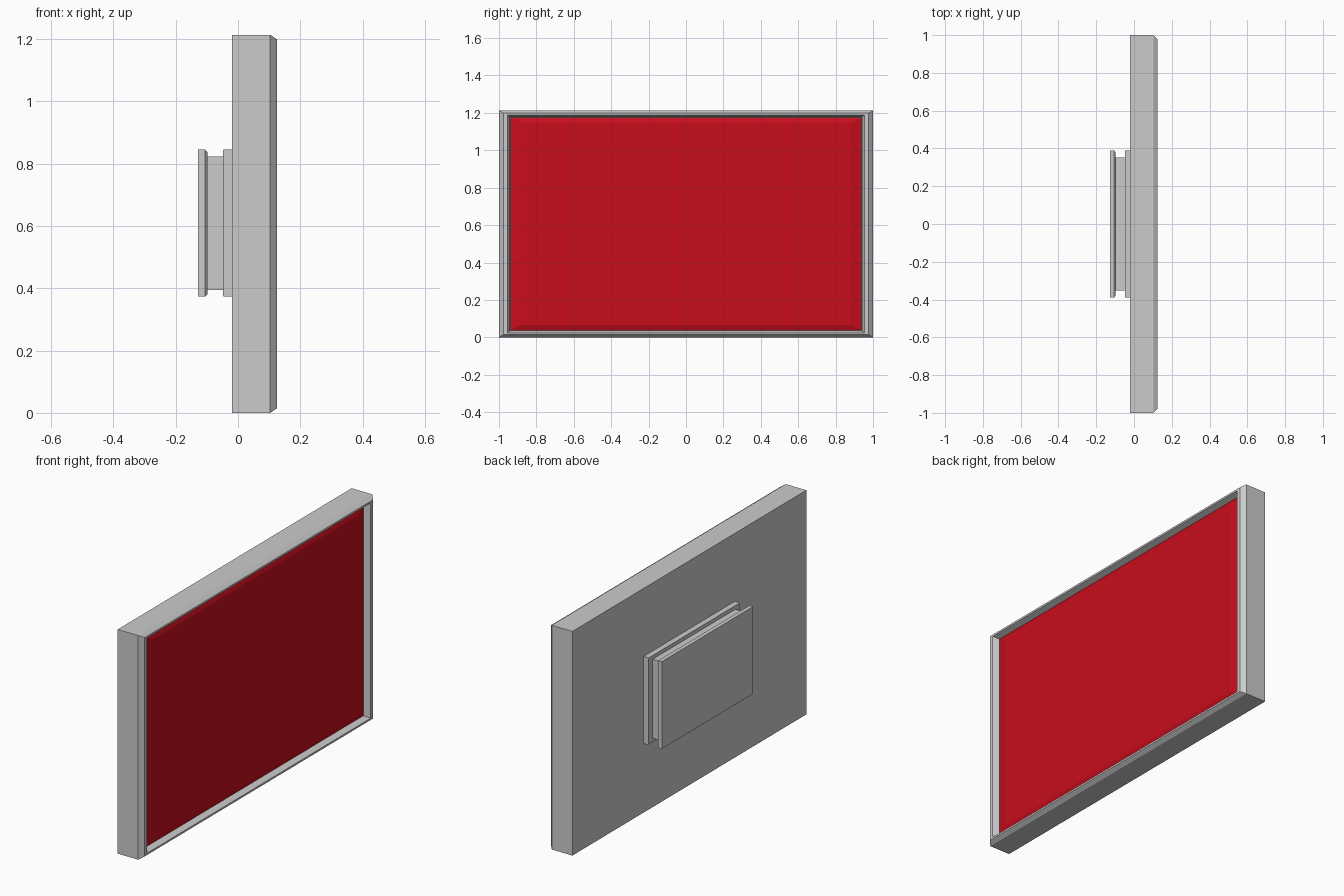
import bpy
import bmesh

if "Cube" in bpy.data.objects:
    bpy.data.objects.remove(bpy.data.objects["Cube"])


def loft_box(name, rings, zc, color=None):
    """Loft rectangles (x, half_y, half_z) along x and cap both ends."""
    bm = bmesh.new()
    loops = []
    for x, hy, hz in rings:
        loops.append([bm.verts.new((x, sy * hy, zc + sz * hz))
                      for sy, sz in ((-1, -1), (1, -1), (1, 1), (-1, 1))])
    for a, b in zip(loops, loops[1:]):
        for i in range(4):
            j = (i + 1) % 4
            bm.faces.new((a[i], a[j], b[j], b[i]))
    bm.faces.new(loops[0][::-1])
    bm.faces.new(loops[-1])
    bmesh.ops.recalc_face_normals(bm, faces=bm.faces)
    mesh = bpy.data.meshes.new(name)
    bm.to_mesh(mesh)
    bm.free()
    obj = bpy.data.objects.new(name, mesh)
    bpy.context.collection.objects.link(obj)
    if color:
        mat = bpy.data.materials.new(name + "_material")
        mat.diffuse_color = color
        mat.use_nodes = True
        mat.node_tree.nodes["Principled BSDF"].inputs["Base Color"].default_value = mat.diffuse_color
        mesh.materials.append(mat)
    return obj


ZC = 0.6065

# Casing: plain back, chamfered front rim, recess for the screen
loft_box("casing", [
    (-0.02, 1.0, 0.6065),
    (0.103, 1.0, 0.6065),
    (0.125, 0.977, 0.592),
    (0.125, 0.955, 0.582),
    (0.095, 0.94, 0.571),
    (0.08, 0.94, 0.571),
], ZC)

# Screen: red panel with a shallow sloped border
loft_box("screen", [
    (0.075, 0.938, 0.569),
    (0.095, 0.938, 0.569),
    (0.106, 0.88, 0.54),
], ZC, (0.58, 0.004, 0.012, 1))

# Wall mount: flange on the casing, narrower neck, wall plate
loft_box("wall_mount", [
    (-0.128, 0.39, 0.236),
    (-0.106, 0.39, 0.236),
    (-0.098, 0.38, 0.228),
    (-0.098, 0.353, 0.214),
    (-0.048, 0.353, 0.214),
    (-0.048, 0.388, 0.234),
    (-0.045, 0.39, 0.236),
    (-0.02, 0.39, 0.236),
], 0.609)
